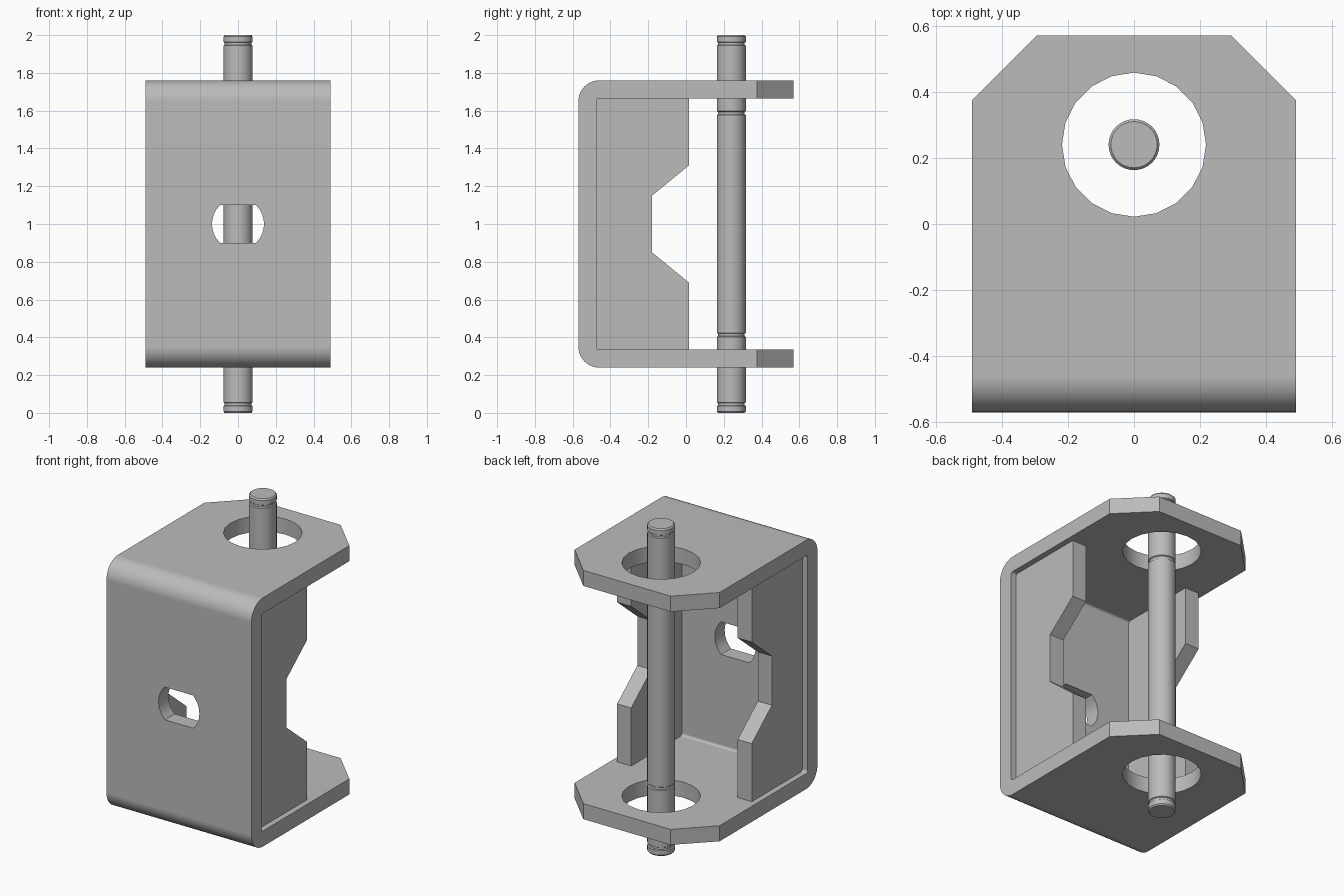
import bpy, bmesh
from math import sin, cos, pi, radians, asin
from mathutils import Vector

cube = bpy.data.objects.get("Cube")
if cube:
    bpy.data.objects.remove(cube, do_unlink=True)

steel = bpy.data.materials.new("grey steel")
steel.use_nodes = True
steel.diffuse_color = (0.5, 0.5, 0.5, 1)
steel.node_tree.nodes["Principled BSDF"].inputs["Base Color"].default_value = (0.5, 0.5, 0.5, 1)

# Bracket dimensions
HALF, FRONT, BACK = 0.49, -0.57, 0.57
LOW, HIGH, THICK = 0.24, 1.76, 0.095
PIN_Y = 0.24


def arc(cx, cy, r, a0, a1, n):
    """Points on an arc, both ends included, angles in degrees."""
    return [(cx + r * cos(radians(a0 + (a1 - a0) * i / n)),
             cy + r * sin(radians(a0 + (a1 - a0) * i / n))) for i in range(n + 1)]


def prism(name, points, axis, start, end):
    """Extrude a flat outline along x, y or z."""
    place = {"x": lambda a, b, t: (t, a, b),
             "y": lambda a, b, t: (a, t, b),
             "z": lambda a, b, t: (a, b, t)}[axis]
    bm = bmesh.new()
    face = bm.faces.new([bm.verts.new(place(a, b, start)) for a, b in points])
    moved = bmesh.ops.extrude_face_region(bm, geom=[face])["geom"]
    bmesh.ops.translate(bm, vec=Vector(place(0, 0, end - start)),
                        verts=[v for v in moved if isinstance(v, bmesh.types.BMVert)])
    bmesh.ops.recalc_face_normals(bm, faces=bm.faces)
    mesh = bpy.data.meshes.new(name)
    bm.to_mesh(mesh)
    bm.free()
    mesh.materials.append(steel)
    obj = bpy.data.objects.new(name, mesh)
    bpy.context.collection.objects.link(obj)
    return obj


def activate(obj):
    bpy.ops.object.select_all(action="DESELECT")
    obj.select_set(True)
    bpy.context.view_layer.objects.active = obj


def cut(obj, cutter):
    mod = obj.modifiers.new("cut", "BOOLEAN")
    mod.operation, mod.solver, mod.object = "DIFFERENCE", "EXACT", cutter
    activate(obj)
    bpy.ops.object.modifier_apply(modifier=mod.name)
    bpy.data.objects.remove(cutter, do_unlink=True)


def smooth(obj):
    activate(obj)
    bpy.ops.object.shade_smooth_by_angle(angle=radians(30))
    mod = obj.modifiers.new("flat faces stay flat", "WEIGHTED_NORMAL")
    mod.keep_sharp = True


# Folded bracket: C-shaped strip with rounded outer bends
R, r = 0.11, 0.015
inner_y, inner_low, inner_high = FRONT + THICK, LOW + THICK, HIGH - THICK
strip = [(BACK, LOW)]
strip += reversed(arc(FRONT + R, LOW + R, R, 180, 270, 10))
strip += reversed(arc(FRONT + R, HIGH - R, R, 90, 180, 10))
strip += [(BACK, HIGH), (BACK, inner_high)]
strip += arc(inner_y + r, inner_high - r, r, 90, 180, 4)
strip += arc(inner_y + r, inner_low + r, r, 180, 270, 4)
strip += [(BACK, inner_low)]
bracket = prism("folded_bracket", strip, "x", -HALF, HALF)

# Clipped back corners of both flanges
for s in (-1, 1):
    corner = [(s * 0.295, BACK), (s * 0.69, 0.175), (s * 0.69, 0.8), (s * 0.295, 0.8)]
    cut(bracket, prism("corner_cutter", corner, "z", 0, 2))

# Round flange holes and the flat-sided front slot
cut(bracket, prism("flange_hole_cutter", arc(0, PIN_Y, 0.218, 0, 360, 20)[:-1], "z", 0, 2))
slot_angle = asin(0.1 / 0.138) * 180 / pi
slot = arc(0, 1, 0.138, -slot_angle, slot_angle, 8)
slot += arc(0, 1, 0.138, 180 - slot_angle, 180 + slot_angle, 8)
cut(bracket, prism("slot_cutter", slot, "y", -0.8, -0.3))
smooth(bracket)

# Notched side plates, set in from the bracket edges
upper = [(0.015, inner_high), (0.015, 1.31), (-0.18, 1.15)]
lower = [(y, 2 - z) for y, z in reversed(upper)]
outline = [(inner_y, inner_high)] + upper + lower + [(inner_y, inner_low)]
for side, s in (("left", 1), ("right", -1)):
    prism(side + "_side_plate", outline, "x", s * 0.36, s * 0.455)

# Pin with four shallow ring grooves, lathed about its axis
half = [(0.0, 0.0), (0.07, 0.0), (0.077, 0.008), (0.077, 0.036), (0.071, 0.04),
        (0.071, 0.052), (0.077, 0.056), (0.077, 0.402), (0.071, 0.406),
        (0.071, 0.42), (0.077, 0.424)]
profile = half + [(rad, 2 - z) for rad, z in reversed(half)]
bm = bmesh.new()
verts = [bm.verts.new((rad, 0, z)) for rad, z in profile]
edges = [bm.edges.new(pair) for pair in zip(verts, verts[1:])]
bmesh.ops.spin(bm, geom=verts + edges, cent=(0, 0, 0), axis=(0, 0, 1),
               angle=2 * pi, steps=32, use_merge=True)
bmesh.ops.remove_doubles(bm, verts=bm.verts, dist=0.0005)
bmesh.ops.recalc_face_normals(bm, faces=bm.faces)
mesh = bpy.data.meshes.new("grooved_pin")
bm.to_mesh(mesh)
bm.free()
mesh.materials.append(steel)
pin = bpy.data.objects.new("grooved_pin", mesh)
bpy.context.collection.objects.link(pin)
pin.location.y = PIN_Y
smooth(pin)
